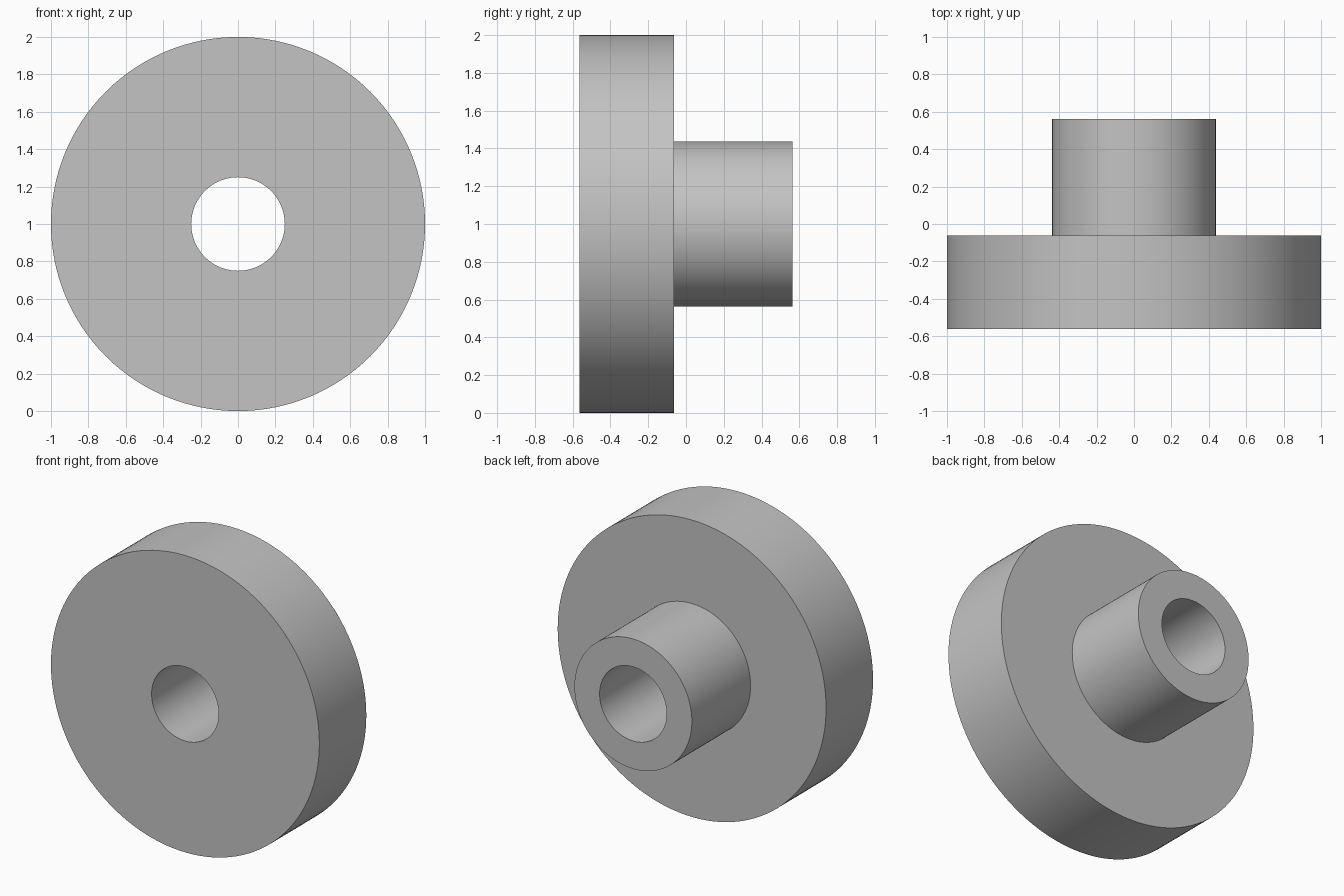
import bpy
import bmesh
import math
from mathutils import Vector, Matrix

cube = bpy.data.objects.get("Cube")
if cube:
    bpy.data.objects.remove(cube, do_unlink=True)

SEGMENTS = 128
RIM_R, HUB_R, BORE_R = 1.0, 0.4375, 0.25
FRONT, STEP, BACK = -0.5625, -0.0625, 0.5625

# Plain grey
grey = bpy.data.materials.new("plain_grey")
grey.use_nodes = True
colour = (0.55, 0.55, 0.55, 1.0)
grey.diffuse_color = colour
grey.node_tree.nodes["Principled BSDF"].inputs["Base Color"].default_value = colour

# Closed (radius, y) section: flange, hub and through bore
section = [(BORE_R, FRONT), (RIM_R, FRONT), (RIM_R, STEP),
           (HUB_R, STEP), (HUB_R, BACK), (BORE_R, BACK)]

# Revolve the section about the y axis
bm = bmesh.new()
verts = [bm.verts.new((r, y, 0)) for r, y in section]
edges = [bm.edges.new((v, verts[(i + 1) % len(verts)])) for i, v in enumerate(verts)]
bmesh.ops.spin(bm, geom=verts + edges, cent=(0, 0, 0), axis=(0, 1, 0),
               angle=2 * math.pi, steps=SEGMENTS, use_duplicate=False)
bmesh.ops.remove_doubles(bm, verts=bm.verts, dist=1e-4)
bmesh.ops.recalc_face_normals(bm, faces=bm.faces)
bmesh.ops.translate(bm, verts=bm.verts, vec=(0, 0, RIM_R))

mesh = bpy.data.meshes.new("flanged_hub")
bm.to_mesh(mesh)
bm.free()
mesh.materials.append(grey)
hub = bpy.data.objects.new("flanged_hub", mesh)
bpy.context.collection.objects.link(hub)

# Smooth round walls, crisp rims
bpy.ops.object.select_all(action="DESELECT")
hub.select_set(True)
bpy.context.view_layer.objects.active = hub
bpy.ops.object.shade_smooth_by_angle(angle=math.radians(30))
